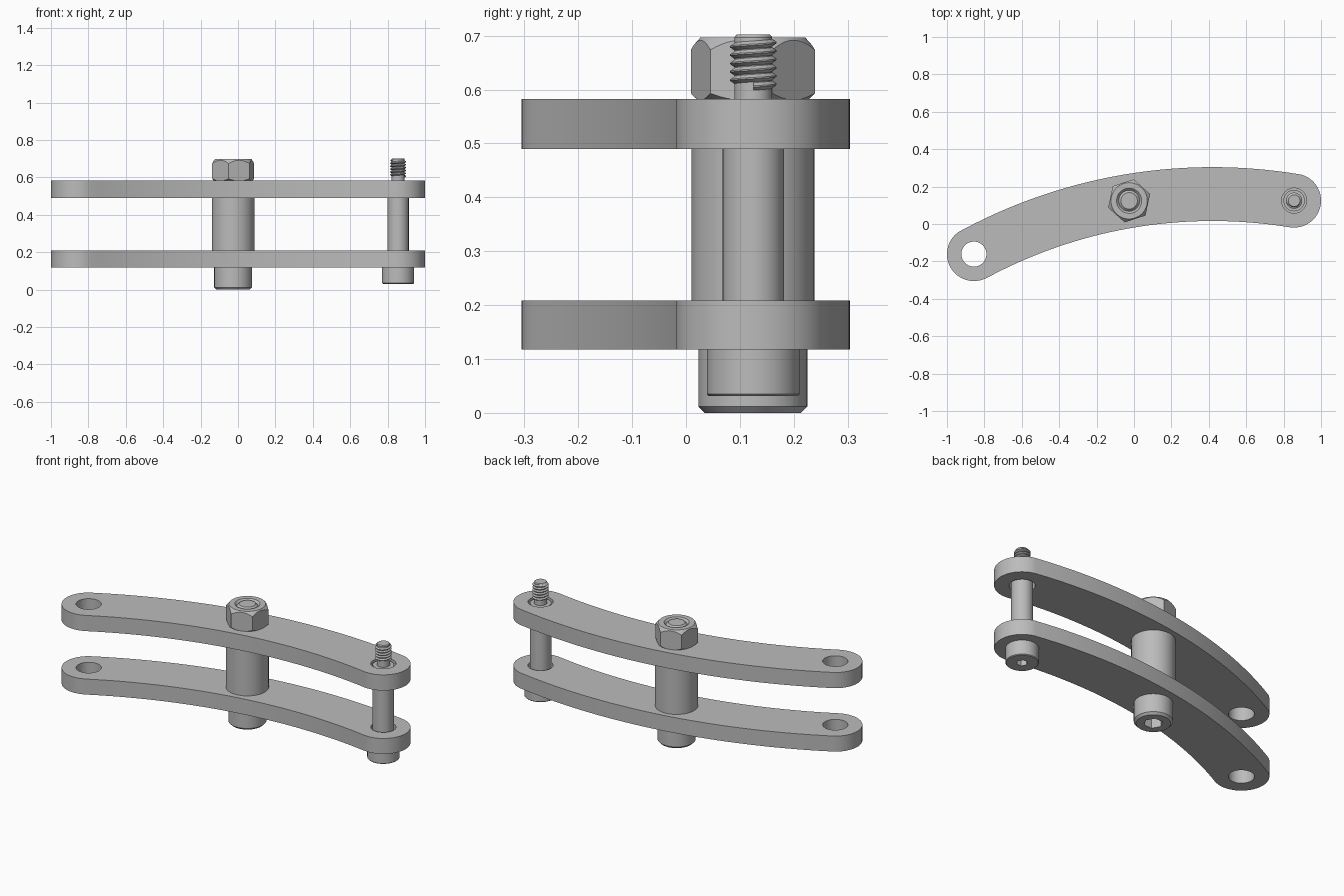
import bpy, bmesh
from math import sin, cos, pi, radians, atan2

cube = bpy.data.objects.get("Cube")
if cube:
    bpy.data.objects.remove(cube, do_unlink=True)

steel = bpy.data.materials.new("grey steel")
steel.use_nodes = True
GREY = (0.5, 0.5, 0.5, 1)
steel.diffuse_color = GREY
steel.node_tree.nodes["Principled BSDF"].inputs["Base Color"].default_value = GREY

# Layout: joint centres and plate levels
LEFT, MID, RIGHT = (-0.856, -0.161), (-0.026, 0.124), (0.856, 0.125)
ARC_X, ARC_Y, ARC_R, HALF = 0.42, -2.53, 2.69, 0.144
LOW, HIGH = (0.118, 0.209), (0.49, 0.582)
TOP = 0.702


def make(name, bm):
    bmesh.ops.recalc_face_normals(bm, faces=bm.faces)
    mesh = bpy.data.meshes.new(name)
    bm.to_mesh(mesh)
    bm.free()
    obj = bpy.data.objects.new(name, mesh)
    obj.data.materials.append(steel)
    bpy.context.collection.objects.link(obj)
    return obj


def turned(name, centre, profile, sides=64, phase=0.0):
    """Solid with capped ends from (radius, z) pairs."""
    bm = bmesh.new()
    rings = []
    for r, z in profile:
        angles = [phase + 2 * pi * i / sides for i in range(sides)]
        rings.append([bm.verts.new((centre[0] + r * cos(a), centre[1] + r * sin(a), z))
                      for a in angles])
    for a, b in zip(rings, rings[1:]):
        for i in range(sides):
            j = (i + 1) % sides
            bm.faces.new((a[i], a[j], b[j], b[i]))
    bm.faces.new(rings[0])
    bm.faces.new(rings[-1])
    return make(name, bm)


def boolean(obj, tool, operation="DIFFERENCE"):
    mod = obj.modifiers.new("cut", "BOOLEAN")
    mod.operation, mod.object, mod.solver = operation, tool, "EXACT"
    bpy.context.view_layer.objects.active = obj
    bpy.ops.object.modifier_apply(modifier=mod.name)
    bpy.data.objects.remove(tool, do_unlink=True)


def smooth(obj):
    bpy.ops.object.select_all(action="DESELECT")
    obj.select_set(True)
    bpy.context.view_layer.objects.active = obj
    bpy.ops.object.shade_smooth_by_angle(angle=radians(28))


def curved_plate(name, z0, z1):
    """Bowed bar with round ends and bored joints."""
    a0 = atan2(LEFT[1] - ARC_Y, LEFT[0] - ARC_X)
    a1 = atan2(RIGHT[1] - ARC_Y, RIGHT[0] - ARC_X)
    steps = 40
    sweep = [a0 + (a1 - a0) * i / steps for i in range(steps + 1)]
    outline = []

    def arc(cx, cy, r, angles):
        outline.extend((cx + r * cos(a), cy + r * sin(a)) for a in angles)

    arc(ARC_X, ARC_Y, ARC_R + HALF, sweep)
    arc(*RIGHT, HALF, [a1 - pi * i / 32 for i in range(1, 32)])
    arc(ARC_X, ARC_Y, ARC_R - HALF, sweep[::-1])
    arc(*LEFT, HALF, [a0 - pi - pi * i / 32 for i in range(1, 32)])
    bm = bmesh.new()
    face = bm.faces.new([bm.verts.new((x, y, z0)) for x, y in outline])
    top = bmesh.ops.extrude_face_region(bm, geom=[face])["geom"]
    bmesh.ops.translate(bm, vec=(0, 0, z1 - z0),
                        verts=[v for v in top if isinstance(v, bmesh.types.BMVert)])
    plate = make(name, bm)
    for centre in (LEFT, MID, RIGHT):
        boolean(plate, turned("bore", centre, [(0.067, z0 - 0.1), (0.067, z1 + 0.1)]))
    smooth(plate)


def socket_bolt(name, centre, profile, hex_radius, depth):
    """Turned bolt with a hexagonal socket in its head."""
    bolt = turned(name, centre, profile)
    z = profile[0][1]
    boolean(bolt, turned("socket", centre, [(hex_radius, z - 0.05), (hex_radius, z + depth)], 6))
    smooth(bolt)


def thread(name, centre, z0, turns, pitch, root, crest, n=40):
    """Right-hand helical ridge, narrowed at the tip."""
    bm = bmesh.new()

    def point(i, r, lift):
        a = 2 * pi * i / n
        z = z0 + pitch * (i / n + lift)
        r = min(r, 0.031 + max(TOP - z, 0))
        return bm.verts.new((centre[0] + r * cos(a), centre[1] + r * sin(a), z))

    rows = [[point(i, root, 0), point(i, crest, 0.42), point(i, crest, 0.58), point(i, root, 1)]
            for i in range(int(turns * n) + 1)]
    for a, b in zip(rows, rows[1:]):
        for k in range(3):
            bm.faces.new((a[k], b[k], b[k + 1], a[k + 1]))
    bmesh.ops.remove_doubles(bm, verts=bm.verts, dist=0.00001)
    smooth(make(name, bm))


# Two matching plates
curved_plate("lower_plate", *LOW)
curved_plate("upper_plate", *HIGH)

# Spacer tube between the plates
smooth(turned("spacer", MID, [(0.114, LOW[1]), (0.114, HIGH[0])]))

# Large bolt through the middle
socket_bolt("middle_bolt", MID,
            [(0.089, 0), (0.101, 0.012), (0.101, LOW[0]), (0.056, LOW[0]),
             (0.056, 0.685), (0.044, 0.697)], 0.05, 0.055)

# Shouldered bolt at the right end, with its thread
socket_bolt("end_bolt", RIGHT,
            [(0.082, 0.031), (0.086, 0.035), (0.086, LOW[0]), (0.057, LOW[0]),
             (0.057, 0.575), (0.035, 0.575), (0.035, 0.697), (0.031, TOP)], 0.03, 0.045)
thread("end_bolt_thread", RIGHT, 0.598, 5.6, 0.0155, 0.034, 0.043)

# Hexagonal nut with chamfered corners and countersunk bore
nut = turned("nut", MID, [(0.1176, HIGH[1]), (0.1176, 0.697)], 6, radians(18))
boolean(nut, turned("chamfer", MID, [(0.102, HIGH[1] - 0.001), (0.12, 0.595),
                                     (0.12, 0.671), (0.096, 0.698)], 96), "INTERSECT")
boolean(nut, turned("nut_bore", MID, [(0.056, 0.5), (0.056, 0.685), (0.07, 0.7)]))
smooth(nut)
